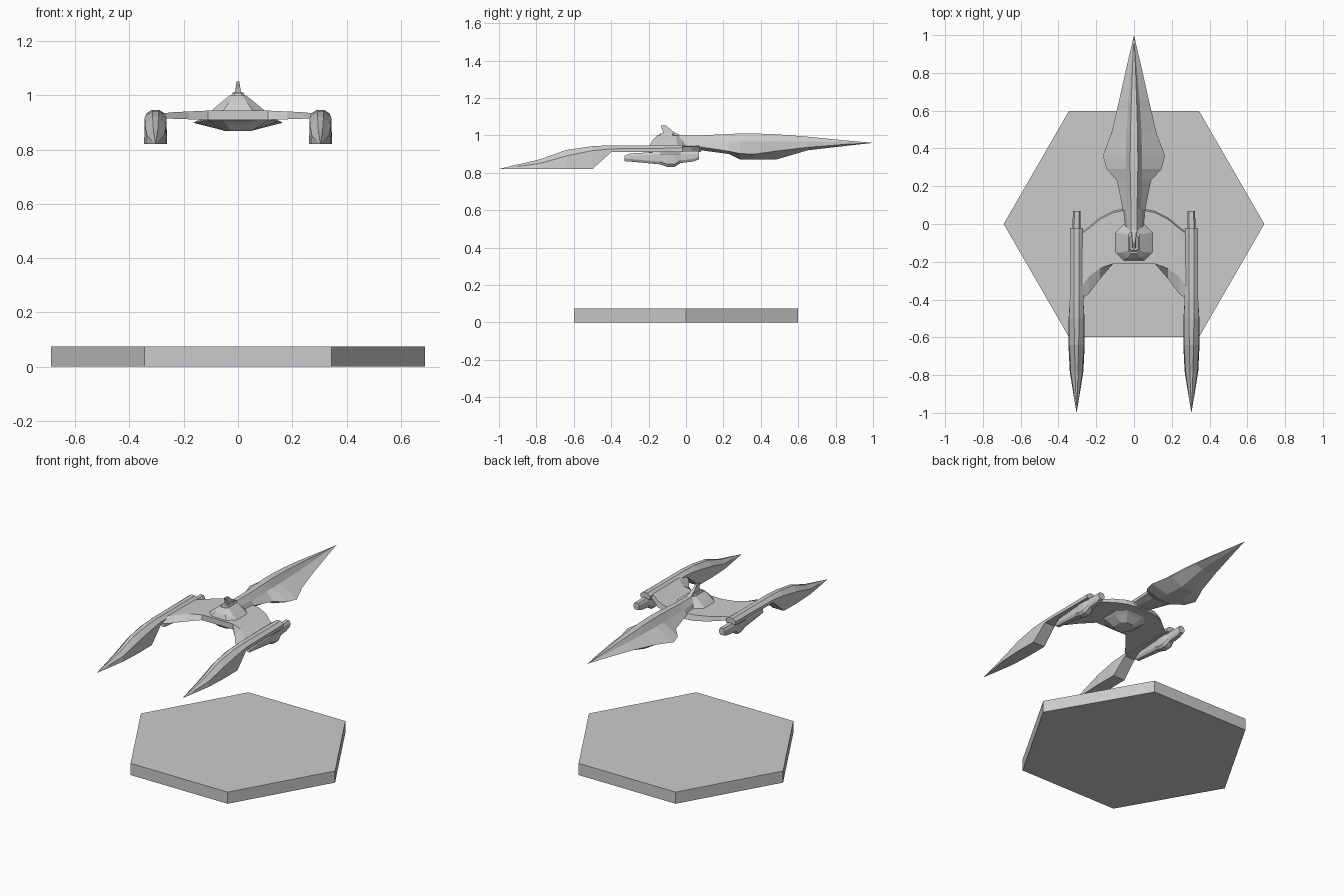
import bpy, bmesh, math


def loft(name, rings):
    """Skin a row of equal-length point rings into a closed flat-shaded mesh."""
    bm = bmesh.new()
    rows = [[bm.verts.new(p) for p in ring] for ring in rings]
    n = len(rows[0])
    for a, b in zip(rows, rows[1:]):
        for i in range(n):
            j = (i + 1) % n
            bm.faces.new((a[i], a[j], b[j], b[i]))
    bm.faces.new(rows[0])
    bm.faces.new(rows[-1])
    bmesh.ops.remove_doubles(bm, verts=bm.verts, dist=0.0004)
    bmesh.ops.recalc_face_normals(bm, faces=bm.faces)
    mesh = bpy.data.meshes.new(name)
    bm.to_mesh(mesh)
    bm.free()
    obj = bpy.data.objects.new(name, mesh)
    bpy.context.collection.objects.link(obj)
    return obj


def section(y, half, cx=0):
    """Mirror a half cross-section of (x, z) points into a ring at y."""
    return ([(cx + x, y, z) for x, z in half] +
            [(cx - x, y, z) for x, z in reversed(half)])


def octagon(rx, y0, y1, z, cut):
    return [(rx, y0 + cut, z), (rx, y1 - cut, z), (rx - cut, y1, z), (-rx + cut, y1, z),
            (-rx, y1 - cut, z), (-rx, y0 + cut, z), (-rx + cut, y0, z), (rx - cut, y0, z)]


# hexagonal display base
loft("display_base", [[(0.69 * math.cos(i * math.pi / 3),
                        0.69 * math.sin(i * math.pi / 3), z) for i in range(6)]
                      for z in (0, 0.075)])

# long forward hull: y, then ridge, shoulder, edge and keel as (x, z)
hull = [
    (-0.13, (.014, 1.0), (.035, .975), (.04, .94), (.03, .92)),
    (0.08, (.016, 1.0), (.04, .965), (.06, .938), (.04, .92)),
    (0.23, (.019, 1.007), (.042, .967), (.09, .915), (.05, .90)),
    (0.29, (.02, 1.01), (.042, .967), (.145, .903), (.05, .87)),
    (0.36, (.02, 1.01), (.042, .967), (.165, .899), (.05, .87)),
    (0.48, (.019, 1.006), (.04, .968), (.12, .916), (.042, .87)),
    (0.65, (.014, .993), (.03, .967), (.08, .936), (.025, .92)),
    (0.85, (.007, .973), (.013, .964), (.035, .952), (.01, .943)),
    (1.0, (0, .96), (0, .96), (0, .96), (0, .96)),
]
loft("forward_hull", [section(y, pts) for y, *pts in hull])

# crescent body, lofted sideways: x, front y, top rear y, low rear y, top z, low z
half = [(0.06, .08, -.21, -.21, .945, .91), (0.11, .07, -.21, -.21, .944, .91),
        (0.18, .035, -.235, -.29, .941, .912), (0.24, -.015, -.28, -.37, .938, .914),
        (0.29, -.05, -.35, -.41, .933, .914)]
stations = [(-s[0], *s[1:]) for s in reversed(half)] + half
loft("crescent_body", [[(x, yf - .01, zt), (x, yt, zt), (x, yl, zb), (x, yf, zb)]
                       for x, yf, yt, yl, zt, zb in stations])

# upper and lower domes
loft("upper_dome", [octagon(.1, -.195, 0, .942, .045),
                    octagon(.065, -.18, -.02, .972, .03),
                    octagon(.03, -.155, -.04, 1.0, .015)])
loft("lower_dome", [octagon(.115, -.2, .02, .912, .055),
                    octagon(.1, -.185, 0, .90, .05),
                    octagon(.05, -.15, -.04, .868, .025)])

# bridge block and swept fin
loft("bridge_block", [octagon(.027, -.15, -.06, .995, .01),
                      octagon(.02, -.14, -.065, 1.009, .008)])
loft("bridge_fin", [[(w, a, z), (w, b, z), (-w, b, z), (-w, a, z)]
                    for w, a, b, z in ((.013, -.12, -.03, 1.0),
                                       (.009, -.125, -.075, 1.025),
                                       (.005, -.135, -.105, 1.052))])

# nacelles: y, then top, shoulder and bottom as (x, z)
nacelle = [
    (-.02, (.014, .947), (.035, .932), (.035, .91)),
    (-.40, (.014, .947), (.036, .928), (.036, .91)),
    (-.50, (.013, .942), (.040, .918), (.042, .82)),
    (-.64, (.011, .922), (.039, .89), (.043, .82)),
    (-.78, (.008, .872), (.031, .85), (.036, .82)),
    (-.90, (.004, .844), (.014, .834), (.017, .82)),
    (-1.0, (0, .82), (0, .82), (0, .82)),
]
# engine pods: y, half width, top z, bottom z
pod = [(.07, .02, .915, .872), (.04, .02, .915, .86), (-.03, .022, .915, .852),
       (-.06, .03, .915, .832), (-.1, .03, .915, .832), (-.14, .026, .912, .845),
       (-.30, .018, .903, .86), (-.33, .015, .89, .862)]
for side, sx in (("left", -1), ("right", 1)):
    cx = sx * .304
    loft(side + "_nacelle", [section(y, pts, cx) for y, *pts in nacelle])
    loft(side + "_engine_pod", [section(y, [(w * .6, t), (w, t - .014), (w, b + .014),
                                            (w * .6, b)], cx) for y, w, t, b in pod])
